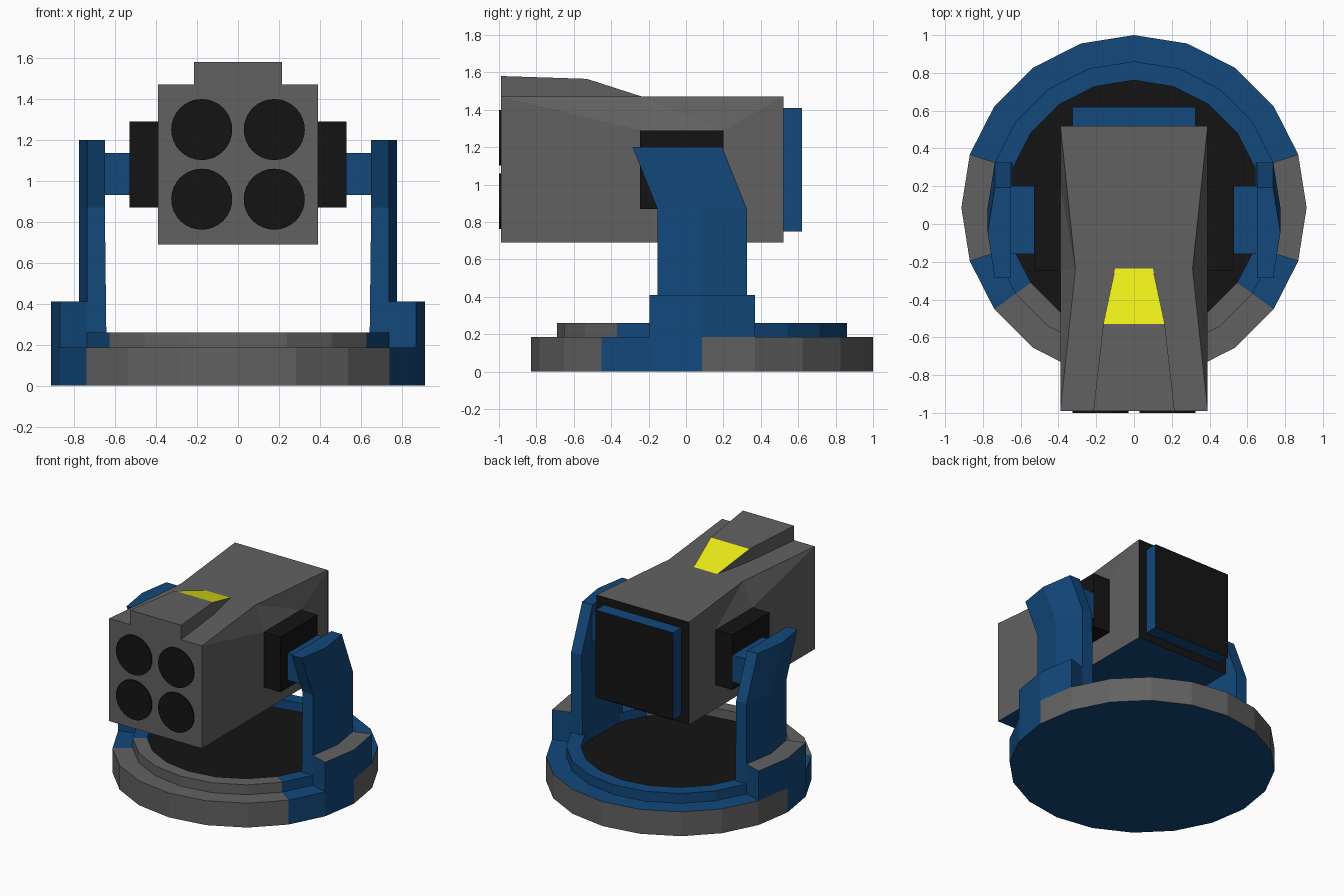
import bpy, bmesh
from math import sin, cos, radians, pi
from mathutils import Matrix

if "Cube" in bpy.data.objects:
    bpy.data.objects.remove(bpy.data.objects["Cube"])


def material(name, rgb):
    m = bpy.data.materials.new(name)
    m.diffuse_color = (*rgb, 1)
    m.use_nodes = True
    m.node_tree.nodes["Principled BSDF"].inputs["Base Color"].default_value = m.diffuse_color
    return m


GREY, BLUE, BLACK, YELLOW = range(4)
MATS = [material("grey", (0.12, 0.12, 0.12)), material("blue", (0.006, 0.065, 0.2)),
        material("black", (0.007, 0.007, 0.007)), material("yellow", (0.85, 0.85, 0.01))]
CY = 0.086   # centre of the round base in y


def finish(bm, name):
    bmesh.ops.remove_doubles(bm, verts=bm.verts, dist=1e-5)
    bmesh.ops.recalc_face_normals(bm, faces=bm.faces)
    me = bpy.data.meshes.new(name)
    bm.to_mesh(me)
    bm.free()
    for m in MATS:
        me.materials.append(m)
    ob = bpy.data.objects.new(name, me)
    bpy.context.collection.objects.link(ob)
    return ob


def face(bm, pts, mat=GREY):
    f = bm.faces.new([bm.verts.new(p) for p in pts])
    f.material_index = mat
    return f


def polar(r, deg, z):
    return (r * cos(radians(deg)), CY + r * sin(radians(deg)), z)


def loft(name, sections, mat, top_mat=None):
    """Skin a stack of equal-length sections and cap both ends."""
    bm = bmesh.new()
    for a, b in zip(sections, sections[1:]):
        for i in range(len(a)):
            j = (i + 1) % len(a)
            face(bm, (a[i], a[j], b[j], b[i]), mat)
    face(bm, sections[0][::-1], mat)
    face(bm, sections[-1], mat if top_mat is None else top_mat)
    return finish(bm, name)


def box(name, x, y, z, mat):
    return loft(name, [[(x[0], y[0], h), (x[1], y[0], h), (x[1], y[1], h), (x[0], y[1], h)]
                       for h in z], mat)


def mirrored(ob):
    m = ob.modifiers.new("Mirror", 'MIRROR')
    m.use_axis[0] = True
    return ob


# Turntable base: 20-sided stepped ring, coloured per segment
profile = [(0, 0), (0.914, 0), (0.914, 0.185), (0.775, 0.185),
           (0.775, 0.26), (0.675, 0.26), (0.675, 0.19), (0, 0.19)]
bm = bmesh.new()
for k in range(20):
    a0, a1 = 18 * k, 18 * (k + 1)
    ring = GREY if 12 <= k <= 17 else BLUE
    side = BLUE if k in (10, 11, 18, 19) else GREY
    for i, ((r0, z0), (r1, z1)) in enumerate(zip(profile, profile[1:])):
        mat = [BLUE, side, ring, ring, ring, ring, BLACK][i]
        pts = [polar(r0, a0, z0), polar(r0, a1, z0), polar(r1, a1, z1), polar(r1, a0, z1)]
        if r0 == 0:
            pts = pts[1:]
        elif r1 == 0:
            pts = pts[:3]
        face(bm, pts, mat)
finish(bm, "turntable_base")

# Raised blocks on the base sides
block = [[polar(r, a, z) for r, angs in ((0.914, (-18, 0, 18)), (0.775, (18, 0, -18))) for a in angs]
         for z in (0.185, 0.41)]
mirrored(loft("arm_block", block, BLUE, GREY))


# Support arms with the upper part leaning forward
def arm_section(inner, z, dy):
    pts = [polar(0.775, a, z) for a in (-18, 0, 18)]
    pts += [(inner, pts[2][1], z), (inner, pts[0][1], z)]
    return [(x, y + dy, h) for x, y, h in pts]


mirrored(loft("support_arm", [arm_section(0.642, 0.19, 0), arm_section(0.65, 0.87, 0),
                              arm_section(0.65, 1.2, -0.132)], BLUE))

# Pivots and side pads
mirrored(box("pivot", (0.53, 0.66), (-0.16, 0.2), (0.93, 1.135), BLUE))
mirrored(box("side_pad", (0.385, 0.53), (-0.245, 0.2), (0.87, 1.29), BLACK))

# Launcher housing with pinched upper edges
X, F, B, LO, HI = 0.39, -0.99, 0.52, 0.69, 1.47
bm = bmesh.new()


def edge(s):
    return {"fb": (s * X, F, LO), "bb": (s * X, B, LO), "bt": (s * X, B, HI), "ft": (s * X, F, HI),
            "l1": (s * X, -0.24, 1.29), "l2": (s * X, 0.2, 1.29), "m": (s * 0.31, -0.24, HI)}


R, L = edge(1), edge(-1)
for e in (R, L):
    for keys in ("fb bb bt l2 l1 ft", "ft l1 m", "l1 l2 m", "l2 bt m"):
        face(bm, [e[k] for k in keys.split()])
for keys, mat in (("fb ft", GREY), ("bb bt", BLACK), ("fb bb", BLUE), ("ft m bt", GREY)):
    ks = keys.split()
    face(bm, [R[k] for k in ks] + [L[k] for k in reversed(ks)], mat)
finish(bm, "launcher_housing")

# Tapered hood with a yellow sloping window
bm = bmesh.new()
hood = [(0.215, F, 1.58), (0.163, -0.53, 1.565), (0.1, -0.235, HI)]
for s in (1, -1):
    face(bm, [(s * w, y, z) for w, y, z in hood] + [(s * 0.163, -0.53, HI), (s * 0.215, F, HI)])
for (a, b), mat in zip(zip(hood, hood[1:]), (GREY, YELLOW)):
    face(bm, [(a[0], *a[1:]), (b[0], *b[1:]), (-b[0], *b[1:]), (-a[0], *a[1:])], mat)
face(bm, [(-0.215, F, HI), (0.215, F, HI), (0.215, F, 1.58), (-0.215, F, 1.58)])
finish(bm, "hood")

# Rear panel: blue rim, black back
panel = box("rear_panel", (-0.325, 0.325), (0.52, 0.62), (0.75, 1.41), BLUE)
for p in panel.data.polygons:
    if p.normal.y > 0.9:
        p.material_index = BLACK

# Four dark launch tubes
bm = bmesh.new()
for x in (-0.177, 0.177):
    for z in (0.91, 1.25):
        bmesh.ops.create_cone(bm, cap_ends=True, segments=32, radius1=0.149, radius2=0.149, depth=0.02,
                              matrix=Matrix.Translation((x, -0.99, z)) @ Matrix.Rotation(pi / 2, 4, 'X'))
for f in bm.faces:
    f.material_index = BLACK
finish(bm, "launch_tubes")
